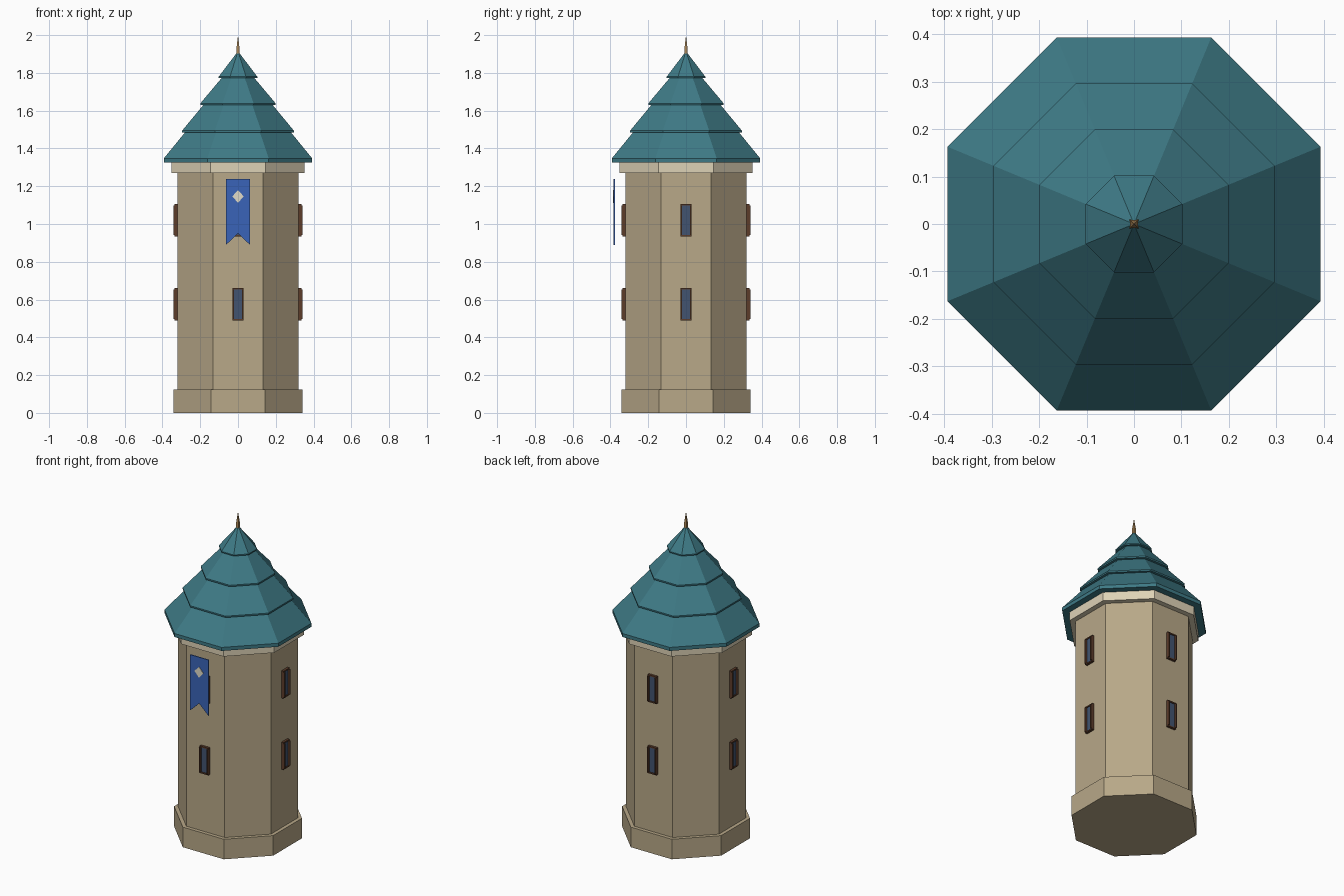
import bpy, bmesh, math
from mathutils import Matrix, Vector

cube = bpy.data.objects.get("Cube")
if cube:
    bpy.data.objects.remove(cube, do_unlink=True)


def material(name, rgb):
    m = bpy.data.materials.new(name)
    lin = [((c / 255 + 0.055) / 1.055) ** 2.4 for c in rgb] + [1]
    m.use_nodes = True
    m.diffuse_color = lin
    m.node_tree.nodes["Principled BSDF"].inputs["Base Color"].default_value = lin
    return m


STONE = material("sandstone", (184, 168, 136))
TRIM = material("pale stone", (222, 210, 182))
ROOF = material("teal slate", (62, 122, 134))
WOOD = material("dark wood", (92, 60, 42))
GLASS = material("window glass", (66, 84, 112))
CLOTH = material("blue cloth", (58, 100, 184))
EMBLEM = material("cream emblem", (226, 220, 200))
BRONZE = material("bronze", (168, 132, 84))


def finish(name, bm, mat):
    bmesh.ops.recalc_face_normals(bm, faces=bm.faces)
    mesh = bpy.data.meshes.new(name)
    bm.to_mesh(mesh)
    bm.free()
    mesh.materials.append(mat)
    obj = bpy.data.objects.new(name, mesh)
    bpy.context.collection.objects.link(obj)
    return obj


def lathe(name, profile, mat, sides=8):
    """Stack closed rings from (apothem, height) pairs, with a flat side to the front."""
    bm = bmesh.new()
    rings = []
    for r, z in profile:
        if r == 0:
            rings.append([bm.verts.new((0, 0, z))])
            continue
        radius = r / math.cos(math.pi / sides)
        angles = [math.tau * (i + 0.5) / sides for i in range(sides)]
        rings.append([bm.verts.new((radius * math.cos(a), radius * math.sin(a), z))
                      for a in angles])
    for a, b in zip(rings, rings[1:]):
        for i in range(sides):
            j = (i + 1) % sides
            bm.faces.new([a[i], a[j], b[0]] if len(b) == 1 else [a[i], a[j], b[j], b[i]])
    bm.faces.new(rings[0])
    if len(rings[-1]) > 1:
        bm.faces.new(rings[-1])
    return finish(name, bm, mat)


def plate(name, outline, y, depth, mat):
    """Extrude an (x, z) outline from its front plane towards the back."""
    bm = bmesh.new()
    face = bm.faces.new([bm.verts.new((x, y, z)) for x, z in outline])
    new = bmesh.ops.extrude_face_region(bm, geom=[face])["geom"]
    bmesh.ops.translate(bm, vec=(0, depth, 0),
                        verts=[v for v in new if isinstance(v, bmesh.types.BMVert)])
    return finish(name, bm, mat)


def add_box(bm, centre, size):
    m = Matrix.Translation(Vector(centre)) @ Matrix.Diagonal((*size, 1))
    bmesh.ops.create_cube(bm, size=1, matrix=m)


# Masonry
lathe("tower_base", [(0.342, 0), (0.342, 0.125)], STONE)
lathe("tower_wall", [(0.32, 0.12), (0.32, 1.28)], STONE)
lathe("cornice", [(0.352, 1.27), (0.352, 1.328)], TRIM)

# Overlapping roof tiers, each with a thin eave
tiers = [(0.393, 1.325, 0.022), (0.296, 1.485, 0.009),
         (0.199, 1.63, 0.009), (0.102, 1.773, 0.007)]
for n, (r, z, lip) in enumerate(tiers):
    if n < 3:
        top = (tiers[n + 1][0] - 0.018, tiers[n + 1][1] + 0.003)
    else:
        top = (0, 1.915)
    lathe(f"roof_tier_{n + 1}", [(r, z), (r, z + lip), top], ROOF)

lathe("roof_spike", [(0.009, 1.9), (0.007, 1.94), (0, 2.0)], BRONZE, 4)

# Two windows on each of the four main walls
for side, turn in (("front", 0), ("left", 1), ("back", 2), ("right", 3)):
    rotation = Matrix.Rotation(turn * math.pi / 2, 4, "Z")
    for level, z in (("lower", 0.575), ("upper", 1.02)):
        frame = bmesh.new()
        for s in (-1, 1):
            add_box(frame, (s * 0.026, -0.325, z), (0.008, 0.034, 0.156))
            add_box(frame, (0, -0.322, z + s * 0.081), (0.06, 0.026, 0.008))
        finish(f"{side}_{level}_window_frame", frame, WOOD).matrix_world = rotation
        pane = bmesh.new()
        add_box(pane, (0, -0.32, z), (0.046, 0.02, 0.156))
        finish(f"{side}_{level}_window_pane", pane, GLASS).matrix_world = rotation

# Swallow-tailed banner in front of the wall
plate("banner", [(-0.063, 1.238), (-0.063, 0.89), (0, 0.95), (0.063, 0.89), (0.063, 1.238)],
      -0.383, 0.006, CLOTH)
plate("banner_emblem", [(-0.03, 1.146), (0, 1.112), (0.03, 1.146), (0, 1.18)],
      -0.386, 0.005, EMBLEM)
